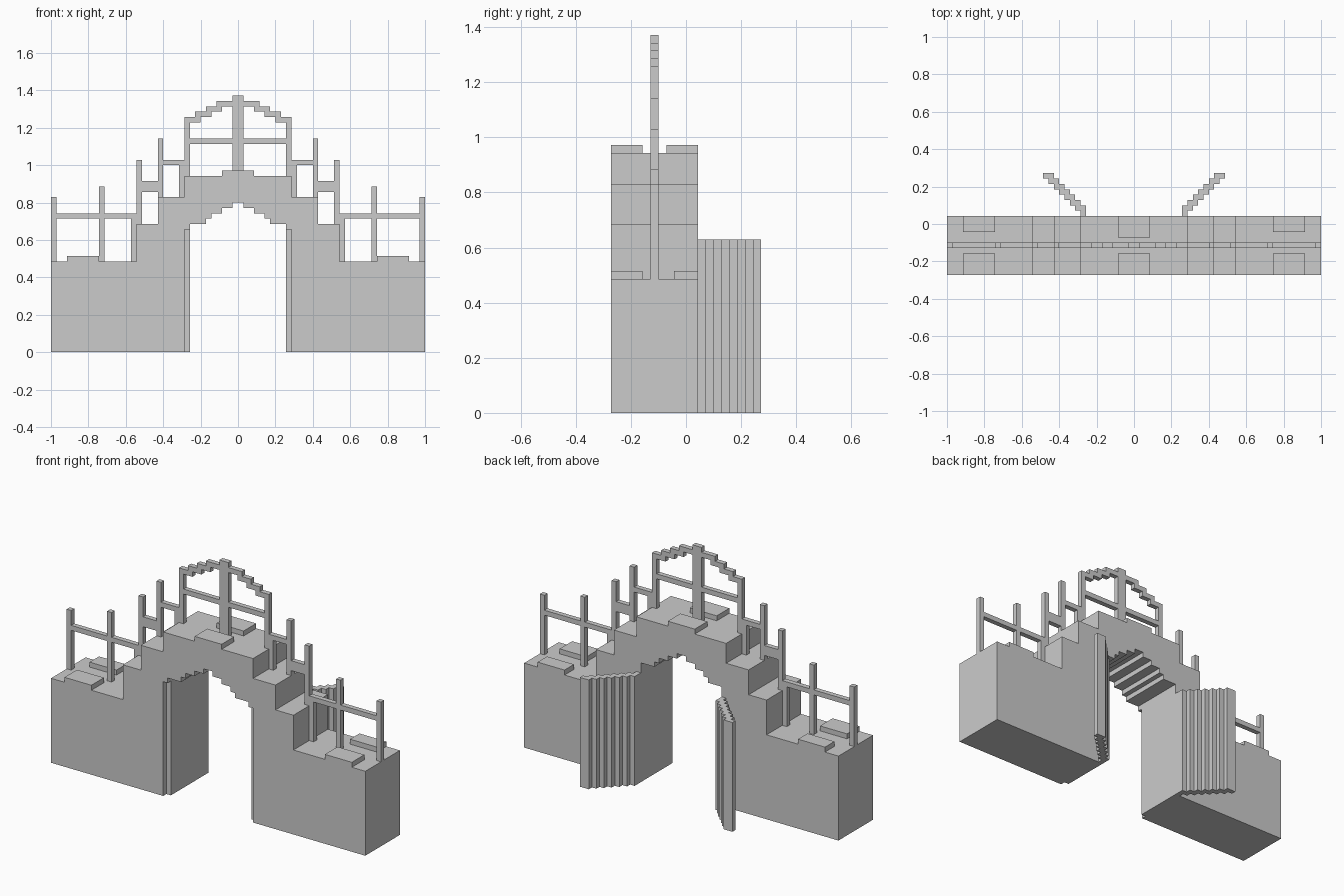
import bpy, bmesh

if "Cube" in bpy.data.objects:
    bpy.data.objects.remove(bpy.data.objects["Cube"])

U = 2 / 70  # one block of the grid


def finish(name, bm):
    bmesh.ops.recalc_face_normals(bm, faces=bm.faces)
    me = bpy.data.meshes.new(name)
    bm.to_mesh(me)
    bm.free()
    ob = bpy.data.objects.new(name, me)
    bpy.context.collection.objects.link(ob)
    return ob


def prism(name, pts, a, b, axis):
    """Extrude an outline from a to b, along y (outline in x,z) or z (outline in x,y)."""
    bm = bmesh.new()
    place = (lambda p, t: (p[0] * U, t * U, p[1] * U)) if axis == 'y' else \
            (lambda p, t: (p[0] * U, p[1] * U, t * U))
    face = bm.faces.new([bm.verts.new(place(p, a)) for p in pts])
    top = bmesh.ops.extrude_face_region(bm, geom=[face])
    d = (b - a) * U
    vec = (0, d, 0) if axis == 'y' else (0, 0, d)
    bmesh.ops.translate(bm, vec=vec,
                        verts=[g for g in top['geom'] if isinstance(g, bmesh.types.BMVert)])
    return finish(name, bm)


def box(name, x0, x1, y0, y1, z0, z1):
    return prism(name, [(x0, y0), (x1, y0), (x1, y1), (x0, y1)], z0, z1, 'z')


def pair(name, x0, x1, y0, y1, z0, z1):
    box("right_" + name, x0, x1, y0, y1, z0, z1)
    box("left_" + name, -x1, -x0, y0, y1, z0, z1)


# Stepped bridge body with a stepped arch underneath
half = [(1, 28), (1, 27), (3, 27), (3, 26), (5, 26), (5, 25), (6, 25), (6, 24),
        (9, 24), (9, 23), (10, 23), (10, 0), (35, 0), (35, 17), (19, 17), (19, 24),
        (15, 24), (15, 29), (10, 29), (10, 33)]
prism("bridge_body", half + [(-x, z) for x, z in reversed(half)], -9.5, 1.5, 'y')

# Recessed lining inside the opening
pair("arch_lining", 9, 10, -8.5, 1.5, 0, 23)

# Low slabs on the top and the outer decks
for side, y0, y1 in (("front", -9.5, -5.5), ("back", -1.5, 1.5)):
    pair(side + "_deck_slab", 26, 32, y0, y1, 17, 18)
box("front_top_slab", -3, 3, -9.5, -5.5, 33, 34)
box("back_top_slab", -3, 3, -2.5, 1.5, 33, 34)

# Railing posts: inner x, bottom, top
R0, R1 = -4.5, -3.5
for i, (x, z0, z1) in enumerate([(34, 17, 29), (25, 17, 31), (19, 17, 26), (18, 24, 36),
                                 (14, 29, 40), (10, 29, 36), (9, 33, 44)]):
    pair(f"railing_post_{i}", x, x + 1, R0, R1, z0, z1)
box("centre_post", -1, 1, R0, R1, 33, 48)

# Railing bars: inner x, outer x, bottom, top
for i, (x0, x1, z0, z1) in enumerate([(26, 34, 25, 26), (20, 25, 25, 26), (15, 18, 30, 32),
                                      (11, 14, 35, 36), (1, 9, 39, 40)]):
    pair(f"railing_bar_{i}", x0, x1, R0, R1, z0, z1)

# Stepped arch over the railing
crown = [(1, 47), (4, 47), (4, 46), (6, 46), (6, 45), (8, 45), (8, 44), (10, 44), (10, 43),
         (7, 43), (7, 44), (5, 44), (5, 45), (3, 45), (3, 46), (1, 46)]
for side, s in (("right", 1), ("left", -1)):
    prism(side + "_railing_arch", [(s * x, z) for x, z in crown], R0, R1, 'y')

# Open gates set diagonally behind the opening
inner, outer = [], []
for k in range(8):
    x0, x1 = max(9, 8 + k), 10 + k
    inner += [(x0, 1.5 + k), (x0, 2.5 + k)]
    outer += [(x1, 1.5 + k), (x1, 2.5 + k)]
gate = inner[:1] + inner[3:] + outer[::-1]
for side, s in (("right", 1), ("left", -1)):
    prism(side + "_gate", [(s * x, y) for x, y in gate], 0, 22, 'z')
